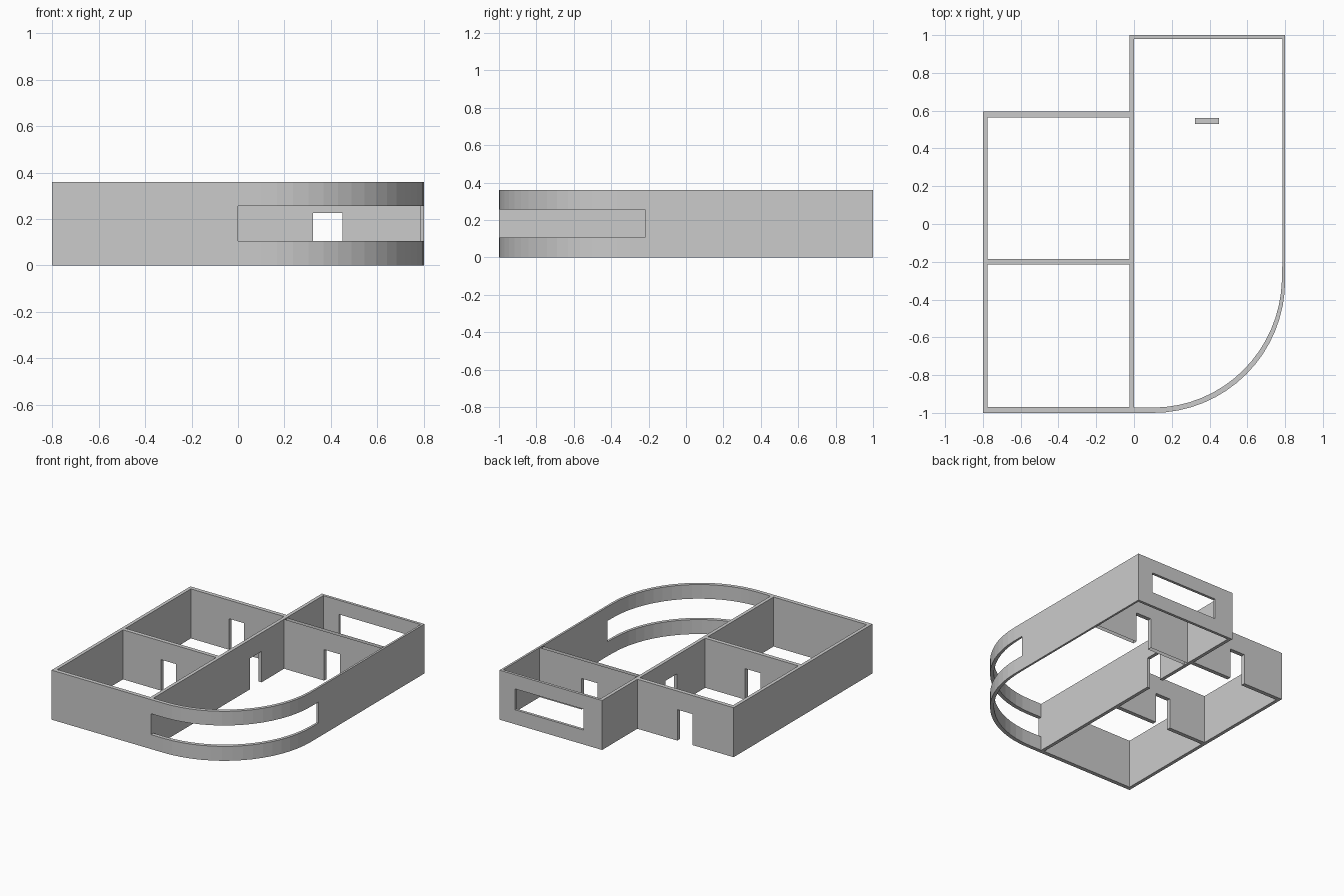
import bpy, bmesh, math

if "Cube" in bpy.data.objects:
    bpy.data.objects.remove(bpy.data.objects["Cube"])

H = 0.36          # wall height
DOOR = 0.225      # door head height
SILL, HEAD = 0.105, 0.257


def prism(name, plan, z0=0.0, z1=H):
    """Extrude a counter-clockwise plan outline between two heights."""
    bm = bmesh.new()
    face = bm.faces.new([bm.verts.new((x, y, z0)) for x, y in plan])
    ext = bmesh.ops.extrude_face_region(bm, geom=[face], use_keep_orig=True)
    verts = [g for g in ext["geom"] if isinstance(g, bmesh.types.BMVert)]
    bmesh.ops.translate(bm, verts=verts, vec=(0, 0, z1 - z0))
    bmesh.ops.recalc_face_normals(bm, faces=bm.faces)
    mesh = bpy.data.meshes.new(name)
    bm.to_mesh(mesh)
    bm.free()
    ob = bpy.data.objects.new(name, mesh)
    bpy.context.collection.objects.link(ob)
    return ob


def wall(name, x0, x1, y0, y1, z0=0.0, z1=H):
    return prism(name, [(x0, y0), (x1, y0), (x1, y1), (x0, y1)], z0, z1)


def cut(ob, x0, x1, y0, y1, z0=-0.1, z1=DOOR):
    """Cut an opening, bake it into the wall mesh and drop the cutter."""
    tool = wall("opening_cutter", x0, x1, y0, y1, z0, z1)
    tool.hide_render = True
    mod = ob.modifiers.new("opening", "BOOLEAN")
    mod.operation, mod.solver, mod.object = "DIFFERENCE", "EXACT", tool
    bpy.context.view_layer.update()
    dg = bpy.context.evaluated_depsgraph_get()
    mesh = bpy.data.meshes.new_from_object(ob.evaluated_get(dg))
    ob.modifiers.clear()
    ob.data = mesh
    bpy.data.objects.remove(tool)


# Solid outer walls
wall("left_wall", -0.80, -0.775, -1.0, 0.595)
wall("front_wall", -0.775, -0.025, -1.0, -0.97)
wall("right_wall", 0.785, 0.80, -0.22, 0.98)

# Long spine wall with a door
spine = wall("spine_wall", -0.025, 0.0, -1.0, 0.98)
cut(spine, -0.1, 0.1, 0.14, 0.27)

# Left-hand cross walls with matching doors
for name, y0, y1 in (("back_left_wall", 0.565, 0.595),
                     ("left_partition", -0.215, -0.185)):
    w = wall(name, -0.775, -0.025, y0, y1)
    cut(w, -0.47, -0.347, y0 - 0.1, y1 + 0.1)

# Back wall with a wide window
back = wall("back_right_wall", -0.025, 0.80, 0.98, 1.0)
cut(back, 0.125, 0.675, 0.9, 1.1, SILL, HEAD)

# Right-hand partition: door, open at top and bottom
part = wall("right_partition", 0.0, 0.785, 0.53, 0.56)
cut(part, 0.322, 0.449, 0.4, 0.7)
bm = bmesh.new()
bm.from_mesh(part.data)
caps = [f for f in bm.faces if abs(f.normal.z) > 0.9
        and (f.calc_center_median().z < 0.01 or f.calc_center_median().z > H - 0.01)]
bmesh.ops.delete(bm, geom=caps, context="FACES")
bm.to_mesh(part.data)
bm.free()

# Curved corner: lower and upper bands around the panoramic window
N = 16
CX, CY, R = 0.10, -0.30, 0.70
outer, inner = [(0.0, -1.0)], [(0.0, -0.972)]
for i in range(N + 1):
    a = -math.pi / 2 + math.pi / 2 * i / N
    t = 0.028 - 0.011 * (i / N) ** 3
    outer.append((CX + R * math.cos(a), CY + R * math.sin(a)))
    inner.append((CX + (R - t) * math.cos(a), CY + (R - t) * math.sin(a)))
outer.append((0.80, -0.22))
inner.append((0.785, -0.22))
plan = outer + inner[::-1]
for name, z0, z1 in (("curved_lower_band", 0.0, SILL), ("curved_upper_band", HEAD, H)):
    prism(name, plan, z0, z1)
